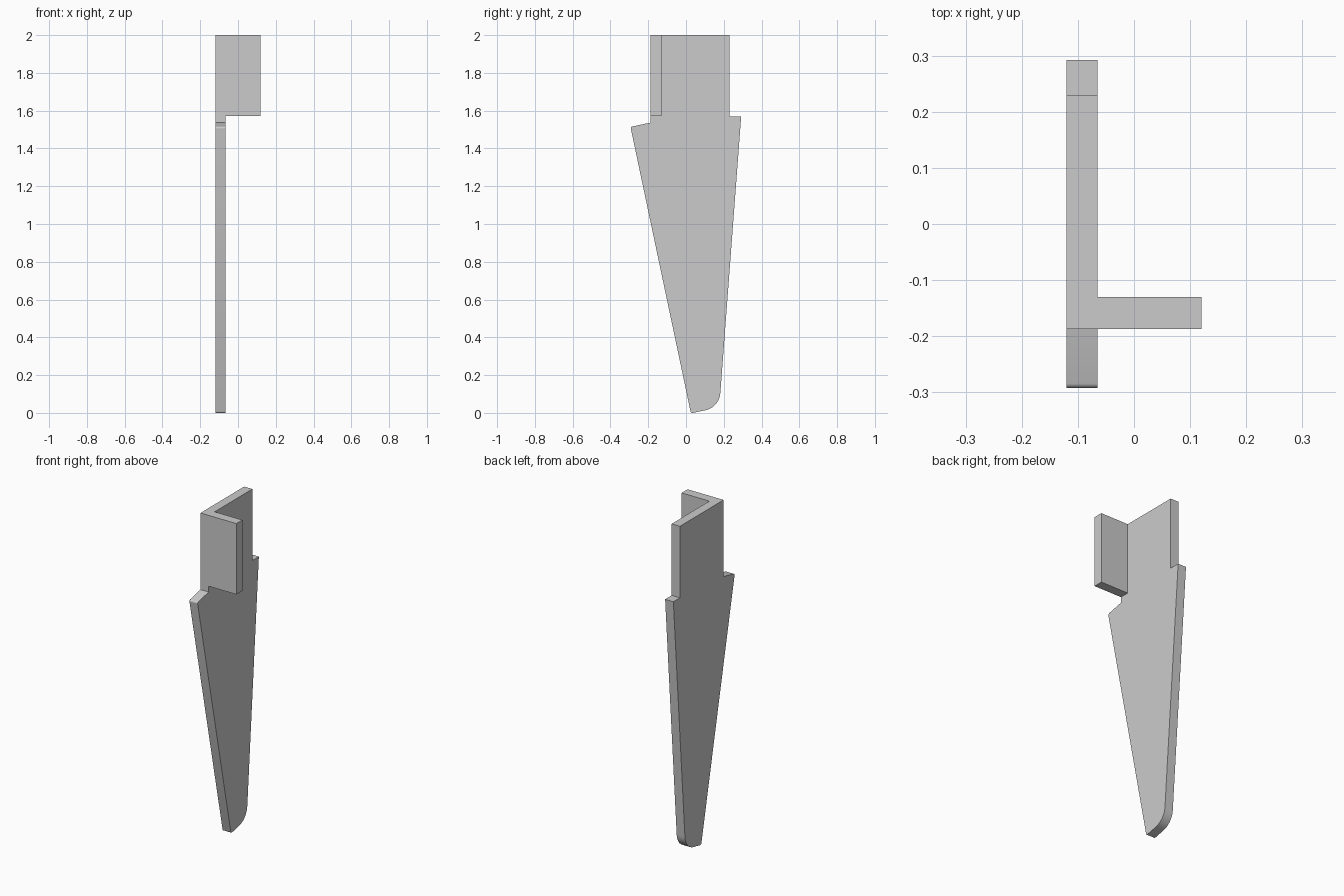
import bpy, bmesh, math
from mathutils import Vector

if "Cube" in bpy.data.objects:
    bpy.data.objects.remove(bpy.data.objects["Cube"])

X0, X1 = -0.12, -0.065   # plate thickness range


def fillet(prev, corner, nxt, r, n):
    """Points of an arc of radius r rounding a profile corner."""
    p, c, q = Vector(prev), Vector(corner), Vector(nxt)
    a, b = (p - c).normalized(), (q - c).normalized()
    half = a.angle(b) / 2
    centre = c + (a + b).normalized() * (r / math.sin(half))
    t = r / math.tan(half)
    s, e = c + a * t - centre, c + b * t - centre
    sweep = math.pi - 2 * half
    return [centre + (s * math.sin(sweep * (1 - i / n)) + e * math.sin(sweep * i / n))
            / math.sin(sweep) for i in range(n + 1)]


def extrude_profile(name, pts, xa, xb):
    """Extrude a (y, z) outline along x."""
    bm = bmesh.new()
    face = bm.faces.new([bm.verts.new((xa, p[0], p[1])) for p in pts])
    new = bmesh.ops.extrude_face_region(bm, geom=[face])["geom"]
    bmesh.ops.translate(bm, vec=(xb - xa, 0, 0),
                        verts=[v for v in new if isinstance(v, bmesh.types.BMVert)])
    bmesh.ops.recalc_face_normals(bm, faces=bm.faces)
    mesh = bpy.data.meshes.new(name)
    bm.to_mesh(mesh)
    bm.free()
    ob = bpy.data.objects.new(name, mesh)
    bpy.context.collection.objects.link(ob)
    return ob


# Outline corners: y, z, rounding radius, arc segments
corners = [
    (-0.187, 2.0, 0, 0), (-0.187, 1.537, 0, 0),
    (-0.294, 1.514, 0.01, 5),
    (0.026, -0.002, 0.01, 5),
    (0.176, 0.029, 0.1, 14),
    (0.292, 1.568, 0, 0), (0.23, 1.568, 0, 0), (0.23, 2.0, 0, 0),
]
outline = []
for i, (y, z, r, n) in enumerate(corners):
    if r:
        outline += fillet(corners[i - 1][:2], (y, z), corners[i + 1][:2], r, n)
    else:
        outline.append((y, z))

# Tapered stake plate
stake = extrude_profile("stake_bracket", outline, X0, X1)

# Side flange at the top, fused into the plate
flange = extrude_profile("flange", [(-0.187, 1.572), (-0.13, 1.572), (-0.13, 2.0), (-0.187, 2.0)],
                         X1 - 0.025, 0.12)
bpy.context.view_layer.objects.active = stake
stake.select_set(True)
mod = stake.modifiers.new("fuse", "BOOLEAN")
mod.operation = "UNION"
mod.solver = "EXACT"
mod.object = flange
bpy.ops.object.modifier_apply(modifier=mod.name)
bpy.data.objects.remove(flange, do_unlink=True)

# Smooth rounded corners, sharp edges elsewhere
bpy.ops.object.shade_smooth_by_angle(angle=math.radians(30))
